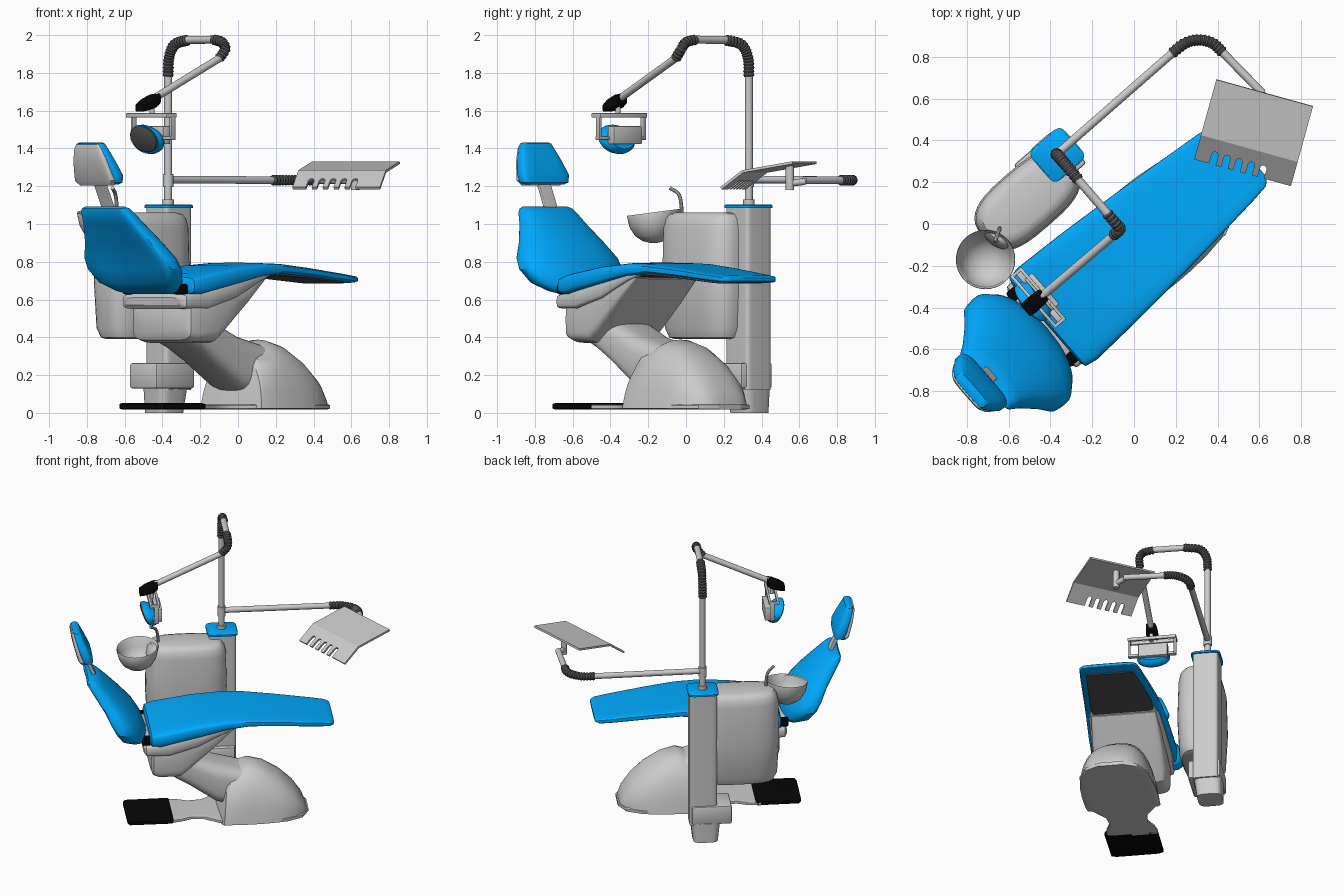
import bpy, bmesh, math
from mathutils import Vector

ROT = math.radians(41)  # chair axis: local u runs head -> feet, v runs across


def material(name, rgb):
    m = bpy.data.materials.new(name)
    m.diffuse_color = (*rgb, 1)
    return m


BLUE = material("blue_upholstery", (0.0, 0.4, 1.0))
BLACK = material("black_rubber", (0.002, 0.002, 0.002))
DARK = material("dark_grey", (0.09, 0.09, 0.09))


def finish(name, bm, rot=ROT, mat=None, angle=35):
    bmesh.ops.recalc_face_normals(bm, faces=bm.faces)
    me = bpy.data.meshes.new(name)
    bm.to_mesh(me)
    bm.free()
    ob = bpy.data.objects.new(name, me)
    bpy.context.collection.objects.link(ob)
    ob.rotation_euler.z = rot
    if mat:
        me.materials.append(mat)
    bpy.ops.object.select_all(action='DESELECT')
    ob.select_set(True)
    bpy.context.view_layer.objects.active = ob
    bpy.ops.object.shade_smooth_by_angle(angle=math.radians(angle))
    return ob


def loft(name, rings, **kw):
    bm = bmesh.new()
    rows = [[bm.verts.new(p) for p in r] for r in rings]
    n = len(rows[0])
    for a, b in zip(rows, rows[1:]):
        for i in range(n):
            bm.faces.new((a[i], a[(i + 1) % n], b[(i + 1) % n], b[i]))
    bm.faces.new(rows[0][::-1])
    bm.faces.new(rows[-1])
    return finish(name, bm, **kw)


def ring(c1, r1, c2, r2, e=4, n=36):
    pts = []
    for i in range(n):
        c, s = math.cos(2 * math.pi * i / n), math.sin(2 * math.pi * i / n)
        pts.append((c1 + r1 * math.copysign(abs(c) ** (2 / e), c),
                    c2 + r2 * math.copysign(abs(s) ** (2 / e), s)))
    return pts


def along_u(name, rows, e=4, shear=0, cz=0, **kw):
    # rows: u, v centre, half width, bottom z, top z
    return loft(name, [[(u + shear * (z - cz), v, z) for v, z in
                        ring(c, w, (a + b) / 2, (b - a) / 2, e)]
                       for u, c, w, a, b in rows], **kw)


def along_z(name, rows, e=4, bow=0, **kw):
    # rows: z, u centre, u half size, v centre, v half size
    return loft(name, [[(u + bow * ((v - cv) / .3) ** 2, v, z)
                        for u, v in ring(cu, ru, cv, rv, e)]
                       for z, cu, ru, cv, rv in rows], **kw)


def box(name, c, size, bevel=0.006, **kw):
    bm = bmesh.new()
    bmesh.ops.create_cube(bm, size=1)
    for v in bm.verts:
        v.co = Vector(c) + Vector(v.co[i] * size[i] for i in range(3))
    bmesh.ops.bevel(bm, geom=bm.edges[:], offset=bevel, segments=2, affect='EDGES', profile=0.5)
    return finish(name, bm, **kw)


def tube(name, pts, r, ribs=0, n=16, mat=None):
    # smooth tube through world points; ribs makes a corrugated hose
    P = [Vector(p) for p in pts]
    P = [2 * P[0] - P[1]] + P + [2 * P[-1] - P[-2]]
    segs = len(P) - 3
    count = ribs * 2 if ribs else (1 if segs == 1 else segs * 6)
    path = []
    for k in range(count + 1):
        x = k / count * segs
        i = min(int(x), segs - 1)
        t = x - i
        a, b, c, d = P[i:i + 4]
        path.append(0.5 * (2 * b + (c - a) * t + (2 * a - 5 * b + 4 * c - d) * t * t
                           + (3 * b - a - 3 * c + d) * t ** 3))
    tan = [(path[min(k + 1, count)] - path[max(k - 1, 0)]).normalized() for k in range(count + 1)]
    q = tan[0].to_track_quat('Z', 'Y')
    rings = []
    for k, p in enumerate(path):
        if k:
            q = tan[k - 1].rotation_difference(tan[k]) @ q
        rr = r * (1.15 if k % 2 else 0.95) if ribs else r
        rings.append([p + q @ Vector((rr * math.cos(2 * math.pi * j / n),
                                      rr * math.sin(2 * math.pi * j / n), 0)) for j in range(n)])
    return loft(name, rings, rot=0, mat=mat)


C = -0.083
# seat cushion with leg rest, and dark panel beneath
along_u("seat", [(-.63, C, .25, .645, .70), (-.62, C, .278, .625, .72), (-.56, C, .29, .62, .74),
                 (-.3, C, .277, .675, .78), (-.1, C, .262, .72, .795), (.05, C, .25, .735, .79),
                 (.25, C, .232, .72, .77), (.5, C, .208, .695, .74), (.595, C, .195, .688, .727),
                 (.622, C, .17, .692, .72), (.627, C, .15, .697, .715)], e=5, mat=BLUE)
along_u("leg_panel", [(-.05, C, .21, .718, .75), (.05, C, .21, .725, .75), (.25, C, .19, .71, .74),
                      (.5, C, .165, .686, .71), (.54, C, .15, .684, .705)], e=8, mat=DARK)
# backrest, wings swept rearwards
along_z("backrest", [(.63, -.69, .025, -.1, .17), (.645, -.70, .055, -.1, .22), (.69, -.725, .085, -.1, .295),
                     (.76, -.755, .09, -.1, .335), (.82, -.79, .088, -.1, .328), (.9, -.85, .08, -.1, .275),
                     (1.0, -.935, .07, -.1, .212), (1.06, -.985, .058, -.1, .185), (1.082, -1.0, .045, -.1, .172),
                     (1.092, -1.01, .025, -.1, .15)], e=3.2, bow=-.05, mat=BLUE)
# headrest cushion, grey rear shell and support bar
along_z("headrest", [(1.21, -1.04, .025, -.09, .13), (1.22, -1.04, .038, -.09, .155), (1.26, -1.05, .043, -.09, .165),
                     (1.33, -1.078, .04, -.09, .142), (1.40, -1.105, .033, -.09, .113),
                     (1.425, -1.11, .025, -.09, .1), (1.432, -1.11, .01, -.09, .085)], e=4, mat=BLUE)
along_z("headrest_shell", [(1.203, -1.065, .025, -.09, .125), (1.23, -1.078, .03, -.09, .15),
                           (1.33, -1.108, .027, -.09, .13), (1.40, -1.125, .022, -.09, .105),
                           (1.42, -1.128, .015, -.09, .09)], e=4)
along_z("headrest_bar", [(1.0, -.96, .014, -.09, .04), (1.1, -.995, .014, -.09, .04),
                         (1.27, -1.07, .014, -.09, .04)], e=8)
# hinge between seat and backrest
box("hinge_bar", (-.65, C, .655), (.07, .36, .05), .012)
for s in (-1, 1):
    box("hinge_cap", (-.65, C + s * .205, .655), (.065, .06, .055), .012, mat=BLACK)

# under-seat housing, two tiers
along_u("seat_rim", [(-.67, C, .23, .57, .61), (-.655, C, .255, .55, .63), (-.5, C, .265, .545, .66),
                     (-.3, C, .255, .60, .71), (-.1, C, .24, .70, .745), (-.03, C, .22, .725, .75)], e=6)
along_u("seat_housing", [(-.62, C, .21, .42, .58), (-.605, C, .235, .385, .6), (-.56, C, .245, .37, .62),
                         (-.42, C, .245, .37, .66), (-.36, C, .242, .42, .68), (-.2, C, .235, .57, .71),
                         (-.06, C, .22, .71, .74)], e=6)
# lifting arm
along_u("lift_arm", [(-.54, -.09, .16, .37, .5), (-.46, -.09, .165, .33, .53), (-.35, -.09, .16, .26, .49),
                     (-.17, -.09, .155, .13, .41), (.06, -.09, .15, .06, .35)], e=3.5)
# base hood, narrowing upwards and sinking to the floor at the front
hood = [(-.13, .25, .30), (-.11, .255, .345), (-.02, .26, .375), (.06, .26, .388), (.16, .255, .36),
        (.27, .24, .29), (.36, .205, .205), (.42, .155, .12), (.45, .1, .05)]
loft("base_hood", [[(u + (.1 * z if u < 0 else 0), -.09 + (v + .09) * (1 - .5 * max(z, 0)), max(z, .022))
                    for v, z in ring(-.09, w, .02, h - .02, 2.7)] for u, w, h in hood])
# floor plate and foot pad
plate = [(-.5, .175), (-.42, .165), (-.34, .13), (-.25, .14), (-.17, .2), (-.1, .245), (.05, .25), (.3, .235),
         (.41, .18), (.46, .08)]
along_u("floor_plate", [(u, -.09, w, .018, .045) for u, w in plate], e=8)
along_u("foot_pad", [(-.775, -.097, .155, .022, .046), (-.76, -.097, .178, .018, .052),
                     (-.48, -.097, .18, .018, .052), (-.465, -.097, .175, .02, .05)], e=9, mat=BLACK)

# delivery column, blue cap, clamp block and foot
along_z("column", [(.12, -.06, .093, .49, .088), (1.09, -.06, .093, .49, .088)], e=8)
along_z("column_cap", [(1.085, -.06, .104, .49, .1), (1.098, -.06, .104, .49, .1),
                       (1.104, -.06, .096, .49, .092)], e=6, mat=BLUE)
box("column_block", (-.115, .48, .197), (.27, .22, .135), .012)
along_z("column_foot", [(0, -.075, .085, .51, .085), (.14, -.075, .1, .5, .095)], e=4)
# rounded cabinet
along_z("cabinet", [(.39, -.31, .21, .42, .10), (.40, -.31, .24, .42, .125), (.45, -.31, .262, .42, .145),
                    (.7, -.31, .275, .42, .158), (.98, -.31, .27, .42, .15), (1.03, -.31, .258, .42, .14),
                    (1.053, -.31, .24, .42, .12), (1.062, -.31, .2, .42, .09)], e=3)
# spittoon bowl (outside up, then inside down) with a tilted rim, and its spout
bowl = [(.02, .9), (.06, .91), (.1, .94), (.128, .99), (.142, 1.055), (.14, 1.062), (.133, 1.055),
        (.12, 1.0), (.093, .955), (.05, .927), (.01, .92)]
loft("bowl", [[(x, y, z + (y + .17) * .13 * (z - .9) / .16) for x, y in ring(-.71, r, -.17, r, 2)]
              for r, z in bowl], rot=0)
tube("spout", [(-.645, -.02, 1.0), (-.643, -.025, 1.1), (-.65, -.04, 1.16), (-.665, -.085, 1.19)], .01, n=10)

# upright pole and lamp arm with ribbed elbows
px, py = -.37, .333
tube("pole", [(px, py, 1.09), (px, py, 1.79)], .021)
tube("pole_collar", [(px, py, 1.1), (px, py, 1.13)], .03)
tube("pole_hose", [(px, py, 1.78), (px + .005, py - .005, 1.88), (px + .035, py - .04, 1.95),
                   (-.265, .21, 1.974)], .026, ribs=16, mat=DARK)
tube("lamp_top_arm", [(-.27, .215, 1.974), (-.12, .042, 1.976)], .021)
tube("lamp_hose", [(-.13, .052, 1.976), (-.085, .0, 1.962), (-.068, -.025, 1.925), (-.10, -.055, 1.875)],
     .025, ribs=11, mat=DARK)
tube("lamp_arm", [(-.09, -.048, 1.882), (-.44, -.345, 1.668)], .02)
along_u("lamp_joint", [(-.545, .028, .032, 1.635, 1.69), (-.575, .028, .038, 1.615, 1.685),
                       (-.63, .028, .04, 1.6, 1.66), (-.665, .028, .035, 1.595, 1.635)], e=6, mat=BLACK)
tube("lamp_stem", [(-.455, -.36, 1.63), (-.455, -.36, 1.57)], .014)
# lamp yoke, head, lens and rear box
for du in (-.03, .025):
    box("yoke_rail", (-.575 + du, .035, 1.575), (.016, .33, .024), .003)
for v in (-.122, .192):
    box("yoke_end", (-.577, v, 1.575), (.07, .016, .024), .003)
    box("yoke_side", (-.565, v, 1.515), (.03, .016, .14), .003)
    box("yoke_pivot", (-.57, .035 + (v - .035) * .8, 1.455), (.03, .075, .02), .004)
lz = 1.448
along_u("lamp_shell", [(u, .038, w, lz - h, lz + h) for u, w, h in
                       ((-.625, .108, .076), (-.605, .112, .078), (-.58, .105, .07), (-.555, .08, .05))],
        e=2, shear=-.4, cz=lz, mat=BLUE)
along_u("lamp_lens", [(u, .038, w, lz - h, lz + h) for u, w, h in
                      ((-.64, .08, .054), (-.632, .1, .068), (-.615, .102, .07))],
        e=2, shear=-.4, cz=lz, mat=DARK)
box("lamp_rear_box", (-.545, .045, 1.47), (.05, .2, .095), .006)

# tray arm with ribbed elbow
tube("tray_collar", [(px, py, 1.195), (px, py, 1.265)], .028)
tube("tray_arm", [(px, py, 1.235), (.19, .823, 1.232)], .02)
tube("tray_hose", [(.18, .815, 1.232), (.245, .865, 1.232), (.31, .88, 1.232), (.375, .865, 1.232),
                   (.425, .82, 1.232)], .025, ribs=16, mat=DARK)
tube("tray_end_arm", [(.42, .825, 1.232), (.615, .625, 1.232)], .02)
tube("tray_end_link", [(.61, .63, 1.225), (.62, .55, 1.215)], .018)
tube("tray_pivot", [(.62, .55, 1.18), (.62, .55, 1.315)], .022)

# tray: main plate and notched front flap, in tray axes p (width) and q (depth)
O, PX, QX = Vector((.32, .425, 0)), Vector((.964, -.267, 0)), Vector((.267, .964, 0))


def sheet(name, pts):
    bm = bmesh.new()
    vs = [bm.verts.new(O + PX * p + QX * q + Vector((0, 0, 1.285 + q * (.17 if q >= 0 else .75))))
          for p, q in pts]
    bm.faces.new(vs)
    bm.normal_update()
    bmesh.ops.solidify(bm, geom=bm.faces[:], thickness=.014)
    return finish(name, bm, rot=0)


W = .48
sheet("tray_plate", [(0, 0), (W, 0), (W, .275), (0, .275)])
edge = [(0, 0), (0, -.12)]
for i in range(5):  # rounded instrument notches
    c = .09 + i * .06
    arc = [(c - .016 * math.cos(a * math.pi / 6), -.075 + .016 * math.sin(a * math.pi / 6)) for a in range(7)]
    edge += [(c - .016, -.12)] + arc + [(c + .016, -.12)]
sheet("tray_flap", edge + [(W, -.12), (W, 0)])
